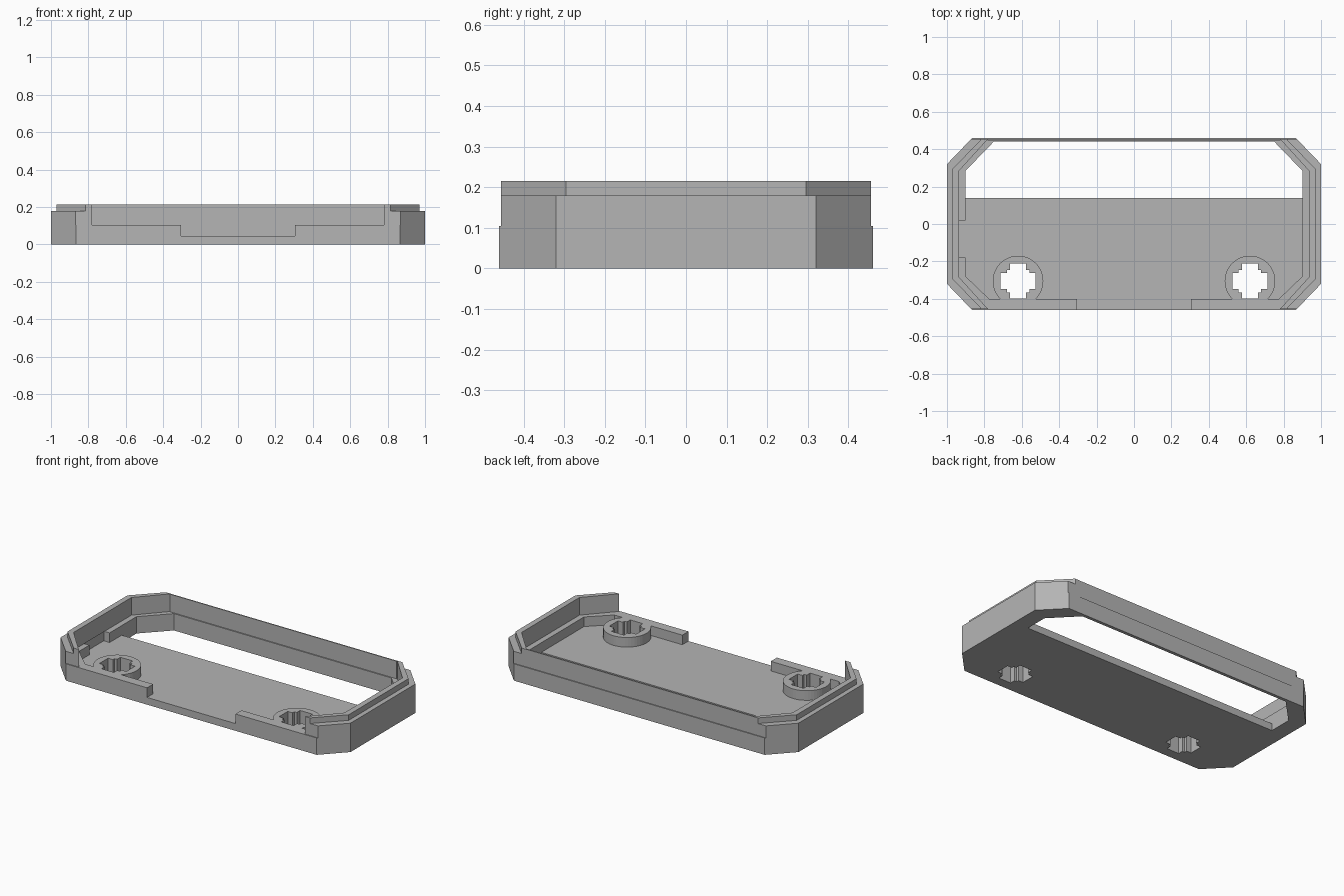
import bpy, bmesh, math

cube = bpy.data.objects.get("Cube")
if cube:
    bpy.data.objects.remove(cube, do_unlink=True)

GREY = (0.46, 0.46, 0.46, 1)
plastic = bpy.data.materials.new("grey plastic")
plastic.use_nodes = True
plastic.diffuse_color = GREY
plastic.node_tree.nodes["Principled BSDF"].inputs["Base Color"].default_value = GREY


def prism(name, points, z0, z1):
    """Extrude a flat outline from z0 to z1."""
    bm = bmesh.new()
    face = bm.faces.new([bm.verts.new((x, y, z0)) for x, y in points])
    new = bmesh.ops.extrude_face_region(bm, geom=[face])["geom"]
    for v in new:
        if isinstance(v, bmesh.types.BMVert):
            v.co.z = z1
    bmesh.ops.recalc_face_normals(bm, faces=bm.faces)
    mesh = bpy.data.meshes.new(name)
    bm.to_mesh(mesh)
    bm.free()
    mesh.materials.append(plastic)
    obj = bpy.data.objects.new(name, mesh)
    bpy.context.collection.objects.link(obj)
    return obj


def block(name, x0, x1, y0, y1, z0, z1):
    return prism(name, [(x0, y0), (x1, y0), (x1, y1), (x0, y1)], z0, z1)


def cut(target, cutter):
    """Subtract the cutter, then discard it."""
    cutter.hide_render = True
    mod = target.modifiers.new("cut", "BOOLEAN")
    mod.operation, mod.solver, mod.object = "DIFFERENCE", "EXACT", cutter
    graph = bpy.context.evaluated_depsgraph_get()
    mesh = bpy.data.meshes.new_from_object(target.evaluated_get(graph))
    target.modifiers.clear()
    target.data = mesh
    bpy.data.objects.remove(cutter, do_unlink=True)


def mirrored(half):
    """Close an outline given for the +x half, listed front to back."""
    return half + [(-x, y) for x, y in reversed(half)]


FLOOR, LEDGE, WALL, TOP = 0.045, 0.105, 0.18, 0.215
BOSS_X, BOSS_Y, BOSS_R = 0.62, -0.305, 0.135

# Lower tray with chamfered corners
tray = prism("tray", mirrored([(0.865, -0.46), (1, -0.32), (1, 0.32), (0.865, 0.46)]), 0, LEDGE)

# Pocket above the floor, leaving round bosses standing
pocket = prism("pocket_cutter", mirrored([(0.775, -0.40), (0.9, -0.28), (0.9, 0.2)]), FLOOR, 0.3)
for side in (-1, 1):
    ring = [(side * BOSS_X + BOSS_R * math.cos(i * math.tau / 48),
             BOSS_Y + BOSS_R * math.sin(i * math.tau / 48)) for i in range(48)]
    cut(pocket, prism("boss_cutter", ring, -0.1, 0.5))
cut(tray, pocket)

# Window through the rear of the floor
cut(tray, prism("window_cutter", mirrored([(0.9, 0.14), (0.9, 0.285), (0.75, 0.44)]), -0.1, 0.3))

# Gap in the front wall and notch in one side ledge
cut(tray, block("gap_cutter", -0.305, 0.305, -0.6, -0.39, FLOOR, 0.3))
cut(tray, block("notch_cutter", -0.94, -0.88, -0.18, 0.02, FLOOR, 0.3))

# Cross-shaped holes through the bosses
LONG, STEP, NARROW = 0.093, 0.06, 0.043
quarter = [(LONG, -NARROW), (LONG, NARROW), (STEP, NARROW), (STEP, STEP), (NARROW, STEP)]
for side in (-1, 1):
    cross = []
    for turn in range(4):
        for x, y in quarter:
            for _ in range(turn):
                x, y = -y, x
            cross.append((side * BOSS_X + x, BOSS_Y + y))
    cut(tray, prism("cross_cutter", cross, -0.1, 0.3))

# Upper end walls and the narrower lip on top of them
INNER = [(0.78, 0.455), (0.935, 0.285), (0.935, -0.285), (0.78, -0.455)]
WALL_OUT = [(0.87, -0.455), (1, -0.32), (1, 0.32), (0.87, 0.455)]
LIP_OUT = [(0.815, -0.455), (0.97, -0.295), (0.97, 0.295), (0.815, 0.455)]
for side, label in ((1, "left"), (-1, "right")):
    for part, outline, z0, z1 in (("end_wall", WALL_OUT, LEDGE, WALL), ("lip", LIP_OUT, WALL, TOP)):
        prism(label + "_" + part, [(side * x, y) for x, y in outline + INNER], z0, z1)

# Thin upper back wall
block("back_wall", -0.782, 0.782, 0.447, 0.454, LEDGE, TOP)
